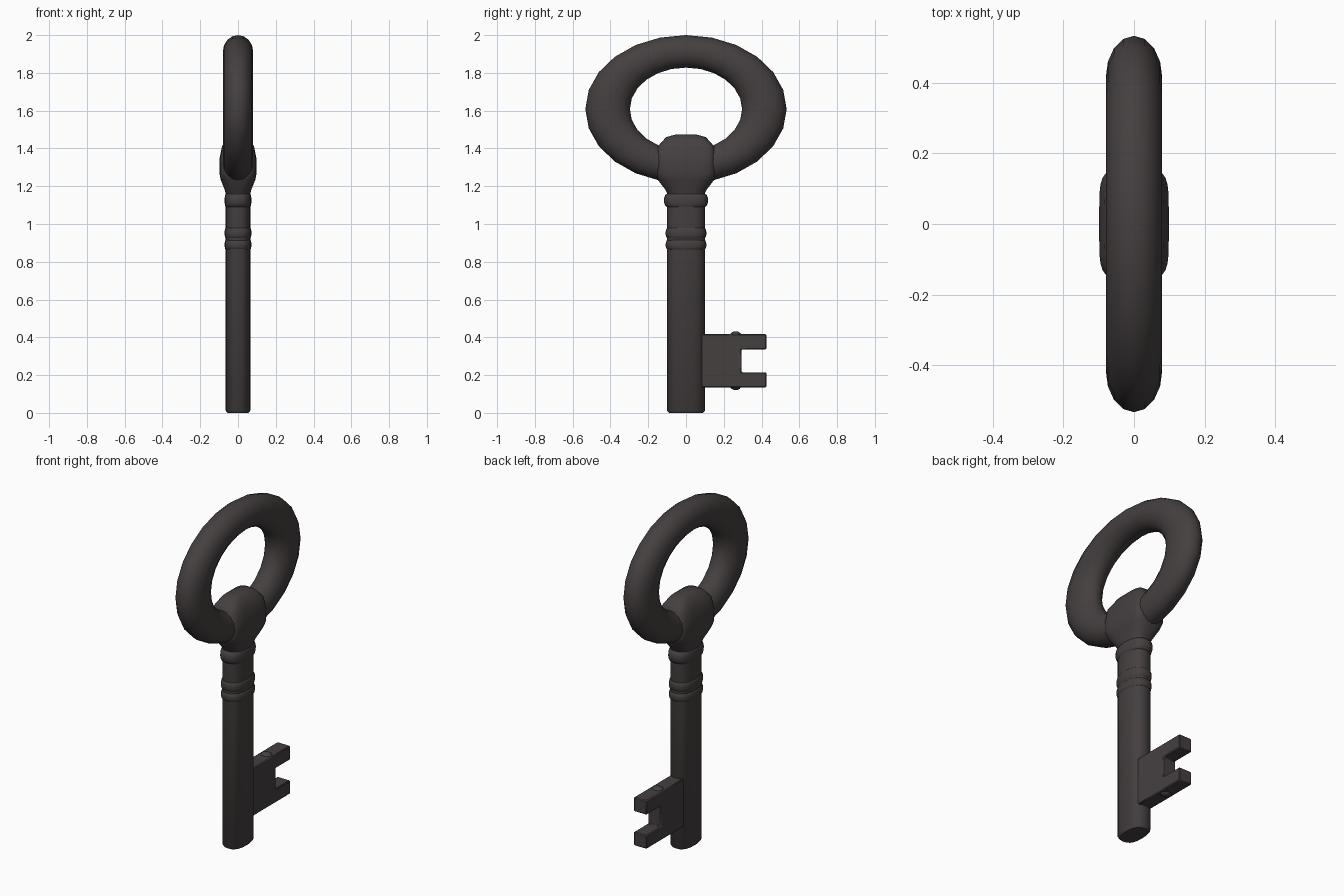
import bpy, bmesh, math

if "Cube" in bpy.data.objects:
    bpy.data.objects.remove(bpy.data.objects["Cube"])

mat = bpy.data.materials.new("dark_iron")
mat.diffuse_color = (0.06, 0.05, 0.051, 1)
mat.use_nodes = True
mat.node_tree.nodes["Principled BSDF"].inputs["Base Color"].default_value = mat.diffuse_color


def finish(name, bm, angle=40):
    bmesh.ops.recalc_face_normals(bm, faces=bm.faces)
    me = bpy.data.meshes.new(name)
    bm.to_mesh(me)
    bm.free()
    me.materials.append(mat)
    ob = bpy.data.objects.new(name, me)
    bpy.context.collection.objects.link(ob)
    bpy.ops.object.select_all(action='DESELECT')
    ob.select_set(True)
    bpy.context.view_layer.objects.active = ob
    bpy.ops.object.shade_smooth_by_angle(angle=math.radians(angle))
    return ob


def spow(v, e):
    return math.copysign(abs(v) ** (2 / e), v)


def loft(name, sections, sides=20, y=0.0, angle=40):
    """Stack of superellipse sections: (z, half_x, half_y, exponent)."""
    bm = bmesh.new()
    rings = []
    for z, rx, ry, e in sections:
        ring = []
        for i in range(sides):
            a = 2 * math.pi * i / sides
            ring.append(bm.verts.new((rx * spow(math.cos(a), e),
                                      y + ry * spow(math.sin(a), e), z)))
        rings.append(ring)
    for lo, hi in zip(rings, rings[1:]):
        for i in range(sides):
            j = (i + 1) % sides
            bm.faces.new((lo[i], lo[j], hi[j], hi[i]))
    bm.faces.new(rings[0])
    bm.faces.new(rings[-1])
    return finish(name, bm, angle)


# Flattened shaft with eased lower end
loft("shaft", [(0, .056, .09, 2.5), (.012, .065, .1, 2.5), (1.22, .065, .1, 2.5)])

# Decorative beads around the shaft
for n, (z, h, ry) in enumerate([(1.125, .042, .117), (.952, .035, .108), (.89, .031, .108)]):
    secs = []
    for k in range(7):
        t = -1 + k / 3
        b = math.sqrt(max(0, 1 - t * t))
        secs.append((z + h * t, .06 + .011 * b, .09 + (ry - .09) * b, 2.5))
    loft(f"bead_{n + 1}", secs, angle=60)

# Collar joining the shaft to the bow
loft("collar", [(1.15, .063, .095, 2.5), (1.18, .07, .108, 2.6), (1.235, .092, .15, 3.5),
                (1.27, .099, .156, 5), (1.34, .099, .156, 5), (1.41, .085, .15, 5),
                (1.46, .055, .105, 4), (1.475, .03, .05, 3)], sides=28)

# Oval bow: a ring squashed in height
bm = bmesh.new()
N, M = 24, 16
grid = []
for i in range(N):
    a = 2 * math.pi * i / N
    row = []
    for j in range(M):
        b = 2 * math.pi * j / M
        c = math.cos(b)
        row.append(bm.verts.new((.08 * math.sin(b),
                                 (.415 + .118 * c) * math.sin(a),
                                 1.608 + (.306 + .086 * c) * math.cos(a))))
    grid.append(row)
for i in range(N):
    for j in range(M):
        p, q = grid[i], grid[(i + 1) % N]
        k = (j + 1) % M
        bm.faces.new((p[j], q[j], q[k], p[k]))
finish("bow", bm, 60)

# Bit: notched plate extruded through x
outline = [(.05, .135), (.425, .135), (.425, .215), (.293, .215),
           (.293, .335), (.425, .335), (.425, .418), (.05, .418)]
bm = bmesh.new()
face = bm.faces.new([bm.verts.new((-.042, y, z)) for y, z in outline])
ext = bmesh.ops.extrude_face_region(bm, geom=[face])
bmesh.ops.translate(bm, vec=(.084, 0, 0),
                    verts=[g for g in ext["geom"] if isinstance(g, bmesh.types.BMVert)])
bit = finish("bit", bm, 30)
bev = bit.modifiers.new("soft_edges", 'BEVEL')
bev.width = .005
bev.segments = 1

# Upright rib through the bit, rounded at both ends
loft("bit_rib", [(.122, .012, .012, 2), (.128, .026, .022, 2), (.138, .036, .031, 2),
                 (.415, .036, .031, 2), (.425, .026, .022, 2), (.431, .012, .012, 2)],
     sides=12, y=.263)
